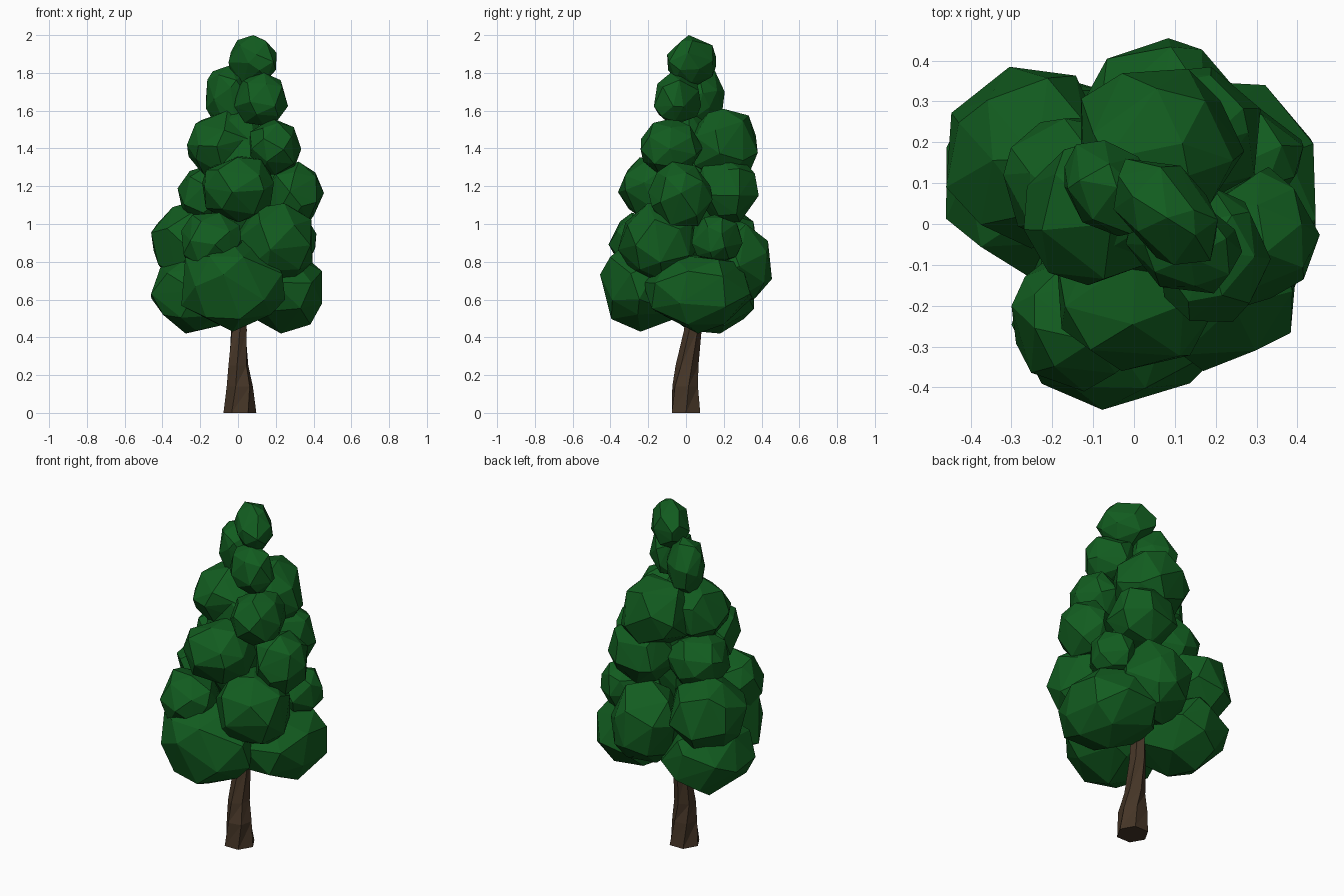
import bpy, bmesh, math, random
from mathutils import Vector, Euler

if "Cube" in bpy.data.objects:
    bpy.data.objects.remove(bpy.data.objects["Cube"])

random.seed(11)


def material(name, rgb):
    m = bpy.data.materials.new(name)
    m.diffuse_color = (*rgb, 1)
    m.use_nodes = True
    m.node_tree.nodes["Principled BSDF"].inputs["Base Color"].default_value = m.diffuse_color
    return m


leaf = material("leaf_green", (0.006, 0.108, 0.014))
bark = material("bark_brown", (0.06, 0.036, 0.02))


def finish(bm, name, mat):
    bmesh.ops.recalc_face_normals(bm, faces=bm.faces)
    mesh = bpy.data.meshes.new(name)
    bm.to_mesh(mesh)
    bm.free()
    mesh.materials.append(mat)
    obj = bpy.data.objects.new(name, mesh)
    bpy.context.collection.objects.link(obj)


def clump(name, xr, yr, zr, squeeze=1.0, n=24):
    """Faceted leaf clump: hull of scattered sphere points, fitted to its bounds.
    squeeze narrows it along the x+y diagonal."""
    turn = Euler([random.uniform(0, 6.28) for _ in range(3)]).to_matrix()
    diag = Vector((1, 1, 0)).normalized()
    pts = []
    for i in range(n):
        h = 1 - 2 * (i + 0.5) / n
        a = i * 2.39996
        r = math.sqrt(1 - h * h)
        p = Vector((r * math.cos(a), r * math.sin(a), h))
        p += Vector([random.uniform(-0.2, 0.2) for _ in range(3)])
        p = turn @ (p.normalized() * random.uniform(0.97, 1.05))
        pts.append(p - diag * p.dot(diag) * (1 - squeeze))
    lo = [min(p[k] for p in pts) for k in range(3)]
    hi = [max(p[k] for p in pts) for k in range(3)]
    bm = bmesh.new()
    for p in pts:
        bm.verts.new([b[0] + (p[k] - lo[k]) / (hi[k] - lo[k]) * (b[1] - b[0])
                      for k, b in enumerate((xr, yr, zr))])
    hull = bmesh.ops.convex_hull(bm, input=bm.verts)
    inner = [g for g in hull["geom_interior"] if isinstance(g, bmesh.types.BMVert)]
    bmesh.ops.delete(bm, geom=inner, context='VERTS')
    finish(bm, name, leaf)


# Leaf clumps, bottom to top: x range, y range, z range
clumps = {
    "low_front": ((-.30, .25), (-.455, .02), (.43, .92)),
    "low_right": ((.0, .445), (-.23, .35), (.42, .84)),
    "low_left": ((-.46, .02), (-.15, .36), (.42, .82)),
    "mid_back": ((-.13, .29), (.06, .455), (.56, 1.03)),
    "mid_left": ((-.46, -.06), (-.06, .385), (.70, 1.12)),
    "mid_front_left": ((-.30, .02), (-.41, -.08), (.74, 1.06)),
    "mid_front_right": ((.0, .395), (-.36, .06), (.68, 1.11)),
    "mid_right": ((.16, .415), (.03, .30), (.79, 1.05)),
    "upper_front": ((-.19, .19), (-.36, .02), (1.01, 1.36)),
    "upper_right": ((.14, .455), (-.20, .14), (.99, 1.33)),
    "upper_back": ((-.06, .31), (.04, .385), (1.01, 1.36)),
    "upper_left": ((-.32, .02), (-.06, .26), (1.0, 1.31)),
    "high_left": ((-.27, .08), (-.15, .20), (1.23, 1.60)),
    "high_right": ((.06, .335), (-.24, .09), (1.26, 1.56)),
    "high_back": ((-.13, .27), (.03, .38), (1.23, 1.61)),
    "crown_front": ((-.02, .265), (-.17, .08), (1.52, 1.80), .8),
    "crown_back": ((-.17, .06), (-.03, .205), (1.52, 1.84), .8),
    "crown_tip": ((-.05, .205), (-.10, .16), (1.73, 2.0), .65),
    "inner_core": ((-.16, .18), (-.16, .18), (.75, 1.60)),
}
for name, bounds in clumps.items():
    clump("leaf_clump_" + name, *bounds)

# Bent, twisted six-sided trunk: centre x, y, z, radius
rings = [(.01, 0, 0, .087), (.01, -.002, .14, .074), (0, .005, .25, .056),
         (.004, .035, .44, .046), (.01, .05, .8, .035)]
bm = bmesh.new()
sides, prev = 6, None
for j, (x, y, z, r) in enumerate(rings):
    ring = []
    for i in range(sides):
        a = 2 * math.pi * i / sides + j * 0.22
        q = r * (1 if j == 0 else random.uniform(0.9, 1.1))
        ring.append(bm.verts.new((x + q * math.cos(a), y + q * math.sin(a), z)))
    if prev:
        for i in range(sides):
            k = (i + 1) % sides
            bm.faces.new((prev[i], prev[k], ring[k]))
            bm.faces.new((prev[i], ring[k], ring[i]))
    else:
        bm.faces.new(ring)
    prev = ring
bm.faces.new(prev)
finish(bm, "trunk", bark)
